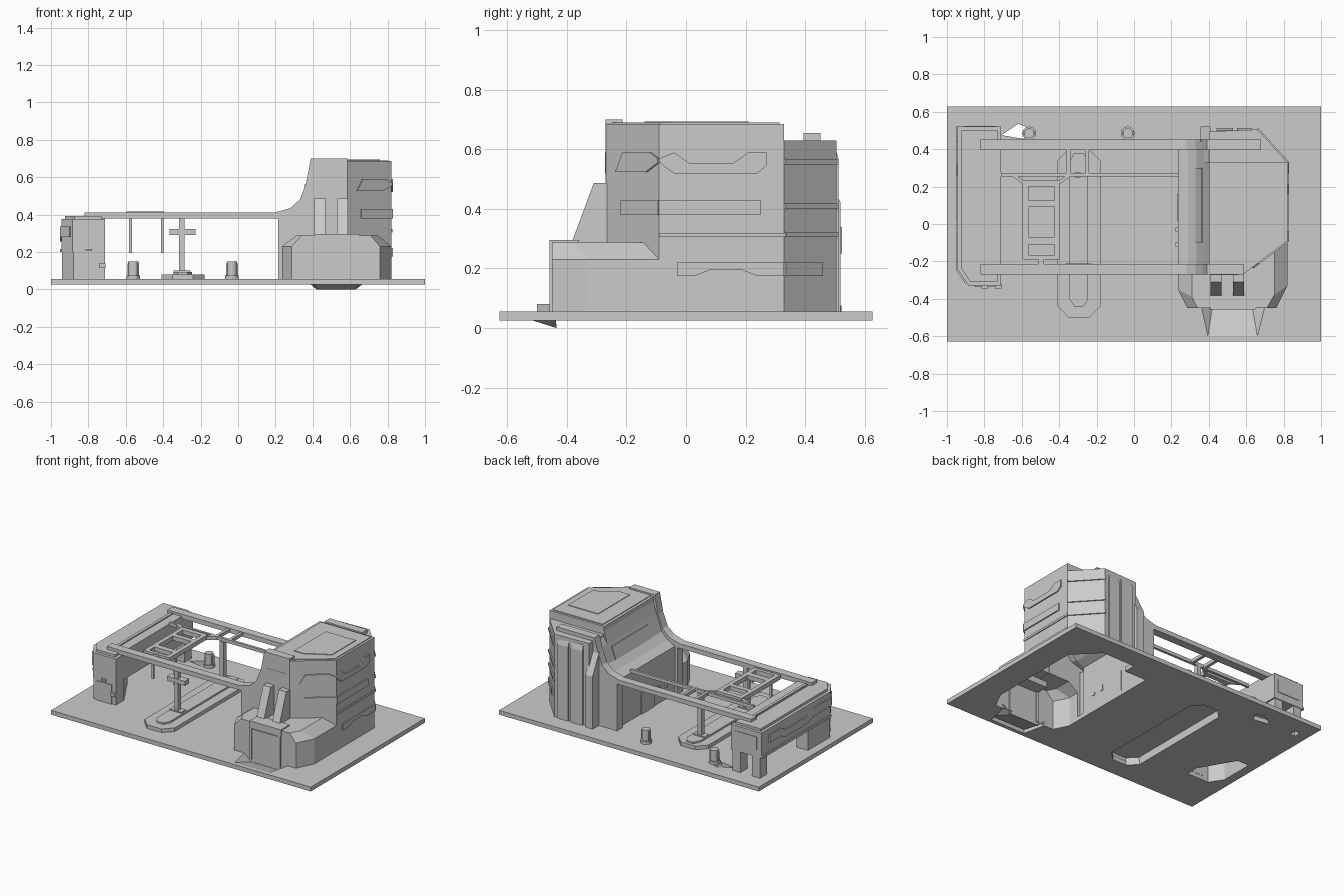
import bpy, bmesh, math
from mathutils import Vector

if "Cube" in bpy.data.objects:
    bpy.data.objects.remove(bpy.data.objects["Cube"])


def loft(name, rings):
    """Join equal-length rings of 3D points into a closed solid."""
    bm = bmesh.new()
    vs = [[bm.verts.new(p) for p in r] for r in rings]
    n = len(vs[0])
    for a, b in zip(vs, vs[1:]):
        for i in range(n):
            j = (i + 1) % n
            bm.faces.new((a[i], a[j], b[j], b[i]))
    bm.faces.new(vs[0][::-1])
    bm.faces.new(vs[-1])
    bmesh.ops.recalc_face_normals(bm, faces=bm.faces)
    me = bpy.data.meshes.new(name)
    bm.to_mesh(me)
    bm.free()
    ob = bpy.data.objects.new(name, me)
    bpy.context.collection.objects.link(ob)
    return ob


def prism(name, pts, axis, a, b):
    """Extrude a 2D outline from a to b along an axis."""
    place = {'x': lambda p, t: (t, p[0], p[1]),
             'y': lambda p, t: (p[0], t, p[1]),
             'z': lambda p, t: (p[0], p[1], t)}[axis]
    return loft(name, [[place(p, t) for p in pts] for t in (a, b)])


def rect(u0, u1, v0, v1):
    return [(u0, v0), (u1, v0), (u1, v1), (u0, v1)]


def box(name, x0, x1, y0, y1, z0, z1):
    return prism(name, rect(x0, x1, y0, y1), 'z', z0, z1)


def wall_panel(name, p0, p1, pts, depth=0.008):
    """Raised panel on the wall p0-p1; pts are (distance along wall, height)."""
    o = Vector((*p0, 0))
    d = (Vector((*p1, 0)) - o).normalized()
    n = Vector((d.y, -d.x, 0))
    up = Vector((0, 0, 1))
    return loft(name, [[o + d * u + up * z + n * t for u, z in pts] for t in (-0.004, depth)])


def cylinder(name, x, y, r, z0, z1, sides=12):
    ring = [(x + r * math.cos(2 * math.pi * i / sides),
             y + r * math.sin(2 * math.pi * i / sides)) for i in range(sides)]
    return prism(name, ring, 'z', z0, z1)


def combine(target, other, operation):
    """Boolean the other solid into the target and remove it."""
    other.hide_render = True
    bpy.context.view_layer.objects.active = target
    mod = target.modifiers.new("combine", 'BOOLEAN')
    mod.object, mod.operation, mod.solver = other, operation, 'EXACT'
    bpy.ops.object.modifier_apply(modifier=mod.name)
    bpy.data.objects.remove(other)


def open_bottom(ob):
    """Delete the faces lying on the underside."""
    bm = bmesh.new()
    bm.from_mesh(ob.data)
    low = min(v.co.z for v in bm.verts) + .001
    faces = [f for f in bm.faces if all(v.co.z < low for v in f.verts)]
    bmesh.ops.delete(bm, geom=faces, context='FACES')
    bm.to_mesh(ob.data)
    bm.free()


G = 0.055  # ground height

# outlines
garage = [(.235, -.1), (.235, -.35), (.285, -.45), (.76, -.45), (.82, -.33), (.82, -.09)]
garage_top = [(.31, -.1), (.31, -.39), (.34, -.45), (.71, -.45), (.75, -.38), (.75, -.14)]
island = [(-.41, -.44), (-.35, -.5), (-.24, -.5), (-.18, -.44),
          (-.18, .34), (-.24, .4), (-.35, .4), (-.41, .34)]
island_in = [(-.345, -.4), (-.32, -.44), (-.27, -.44), (-.245, -.4),
             (-.245, .33), (-.27, .38), (-.32, .38), (-.345, .33)]
front_leg = [(-.94, 0), (-.94, -.24), (-.88, -.33), (-.71, -.33), (-.71, -.24), (-.85, 0)]

# base plate with openings under the hollow parts
plate = box("base_plate", -1, 1, -.627, .627, .025, G)
holes = [[(.24, .4), (.24, -.345), (.29, -.445), (.755, -.445), (.815, -.325), (.815, .33), (.66, .49),
          (.41, .485), (.41, .4)],
         [(.395, -.6), (.66, -.6), (.7, -.44), (.36, -.44)],
         [(p[0] * .99 - .003, p[1] * .985) for p in island],
         [(p[0] * .98 - .017, p[1] * .98 - .004) for p in front_leg],
         [(-.71, .475), (-.62, .535), (-.56, .515), (-.59, .455)],
         rect(-.925, -.885, .46, .51)]
for h in holes:
    combine(plate, prism("plate_cutter", h, 'z', -.1, .2), 'DIFFERENCE')

# sunken garage ramp with sloping sides
loft("garage_ramp", [[(.395, -.6, .052), (.66, -.6, .052), (.66, -.6, G), (.395, -.6, G)],
                     [(.42, -.435, 0), (.63, -.435, 0), (.63, -.435, .003), (.42, -.435, .003)]])
for x0, x1, x2 in ((.395, .42, .36), (.66, .63, .7)):
    loft("ramp_side", [[(x0, -.6, G - t), (x1, -.435, .003 - t), (x2, -.44, G - t)] for t in (0, .003)])

# station building: tower, garage, curved wing and sweeping beams as one hollow shell
shell = prism("station_building", [(.4, -.268), (.585, -.268), (.82, -.09), (.82, .33), (.4, .33)], 'z', .03, .685)
wing = [(.235, .03), (.235, .385), (.29, .415), (.335, .46), (.375, .57), (.41, .685), (.44, .685), (.44, .03)]
parts = [loft("garage", [[(*p, .03) for p in garage], [(*p, .23) for p in garage],
                         [(*p, .287) for p in garage_top]]),
         prism("tower_back", [(.4, .32), (.82, .33), (.66, .505), (.4, .495)], 'z', .03, .63),
         prism("tower_wing", wing, 'y', -.24, .33),
         prism("wing_end", [(x, min(z, .63)) for x, z in wing], 'y', .31, .42)]
for name, y, top, end in (("front_beam", -.27, .7, .585), ("back_beam", .395, .655, .68)):
    parts.append(prism(name, [(.214, .03), (.214, .38), (-.82, .38), (-.82, .412), (.2, .412), (.28, .435),
                              (.33, .48), (.365, .57), (.39, top), (end, top), (end, .03)], 'y', y, y + .057))
for p in parts:
    combine(shell, p, 'UNION')
open_bottom(shell)

# garage front
box("garage_hood", .41, .65, -.458, -.36, .245, .295)
wall_panel("garage_door", (.405, -.45), (.645, -.45), rect(0, .24, .01, .24), .004)
for x in (.405, .625):
    box("door_frame", x, x + .02, -.458, -.44, .03, .245)
for x in (.41, .53):
    prism("buttress", [(-.385, .285), (-.31, .487), (-.265, .487), (-.265, .285)], 'x', x, x + .058)

# roof and back pilasters
prism("roof_slab", [(.42, -.25), (.58, -.25), (.805, -.085), (.805, .315), (.42, .315)], 'z', .68, .69)
prism("roof_panel", [(.53, .21), (.53, -.14), (.6, -.14), (.76, -.05), (.76, .21)], 'z', .685, .694)
prism("corner_pilaster", [(.44, G), (.52, G), (.52, .42), (.45, .56), (.44, .56)], 'x', .355, .41)
for x0, x1 in ((.44, .53), (.55, .63)):
    prism("back_pilaster", [(.48, G), (.512, G), (.512, .57), (.5, .61), (.48, .61)], 'x', x0, x1)

# details on the curved wing
loft("wing_panel", [[(.343, y, .46), (.373, y, .545), (.36, y, .545), (.33, y, .46)] for y in (-.1, .3)])
box("wing_door", .229, .24, .02, .16, G, .2)
for y, z in ((-.04, .18), (-.12, .16)):
    box("wing_switch", .222, .24, y, y + .02, .14, z)

# wall relief on the tower's faces
R0, R1, R2, D0 = (.82, -.09), (.82, .33), (.66, .505), (.585, -.268)
wall_panel("side_zigzag", R0, R1, [(0, .56), (.02, .54), (.05, .52), (.33, .52), (.36, .545), (.36, .59),
                                   (.3, .59), (.25, .555), (.1, .555), (.05, .59), (0, .57)])
wall_panel("corner_zigzag", D0, R0, [(.06, .525), (.23, .525), (.296, .555), (.296, .57), (.25, .59), (.1, .59)])
wall_panel("side_strip", R0, R1, rect(0, .34, .38, .43))
wall_panel("corner_strip", D0, R0, rect(.09, .299, .38, .43))
wall_panel("side_ledge", R0, R1, rect(0, .425, .305, .32), .006)
wall_panel("low_zigzag", R0, R1, [(.06, .175), (.12, .175), (.17, .195), (.28, .195), (.33, .175),
                                  (.42, .175), (.42, .22), (.06, .22)])
wall_panel("low_zigzag_corner", R1, R2, rect(0, .17, .175, .22))
for z in (.305, .4, .55):
    wall_panel("back_band", R1, R2, rect(0, .24, z, z + .018))
wall_panel("front_vent", (.4, -.268), D0, [(.01, .54), (.03, .52), (.16, .52), (.16, .59), (.01, .59)], .004)

# canopy frame
box("inner_rail", -.71, .24, .255, .272, .385, .408)
for x in (-.36, -.26):
    box("rail_link", x, x + .02, .265, .4, .385, .408)
for x in (-.595, -.425):
    box("lattice_side", x, x + .03, -.17, .23, .385, .415)
    box("lattice_hanger", x + .012, x + .027, -.12, -.105, .195, .39)
for y0, y1 in ((.2, .235), (.09, .125), (-.11, -.07), (-.19, -.165)):
    box("lattice_bar", -.595, -.395, y0, y1, .385, .415)
box("lattice_tail", -.51, -.48, -.22, -.18, .385, .408)
for s in (-1, 1):
    prism("lattice_brace", [(-.495 + s * .07, .215), (-.495 + s * .1, .215), (-.495 + s * .17, .265),
                            (-.495 + s * .14, .265)], 'z', .385, .41)
box("inner_cross_beam", -.8, -.71, -.22, .4, .375, .395)
box("cross_beam_strip", -.795, -.775, -.2, .39, .39, .403)

# pump island and posts
open_bottom(prism("island_curb", island, 'z', .03, .08))
prism("island_top", island_in, 'z', .08, .092)
for y in (-.235, .263):
    box("island_post", -.315, -.285, y - .015, y + .015, .085, .385)
    box("post_foot", -.345, -.255, y - .025, y + .025, .085, .1)
box("post_sign", -.365, -.228, -.258, -.212, .29, .322)

# bollards
for x in (-.56, -.033):
    cylinder("bollard", x, .485, .027, G, .15)
    cylinder("bollard_foot", x, .485, .037, G, .075)
    for k in (-1, 1):
        box("bollard_fin", x + k * .024 - .008, x + k * .024 + .008, .475, .495, G, .138)

# left building
body = [(-.945, .52), (-.945, -.24), (-.885, -.33), (-.71, -.33), (-.71, .52)]
prism("left_block", body, 'z', .2, .375)
prism("left_roof", [(-.925, .5), (-.925, -.235), (-.875, -.31), (-.73, -.31), (-.73, .5)], 'z', .37, .392)
open_bottom(prism("left_front_leg", front_leg, 'z', .03, .2))
for x in (-.93, -.78):
    box("left_back_leg", x, x + .06, .44, .515, G, .2)
L0, L1 = (-.945, .52), (-.945, -.24)
wall_panel("left_zigzag", L0, L1, [(.08, .28), (.2, .28), (.26, .255), (.5, .255), (.56, .28), (.76, .28),
                                   (.76, .335), (.56, .335), (.5, .305), (.26, .305), (.2, .335), (.08, .335)])
wall_panel("left_corner_strip", L1, (-.885, -.33), rect(0, .09, .28, .335))
wall_panel("left_band", L0, L1, rect(0, .76, .2, .217))
wall_panel("left_back_panel", (-.71, .52), (-.945, .52), rect(.03, .2, .25, .34), .004)
wall_panel("left_door", (-.85, -.33), (-.74, -.33), rect(0, .11, G, .19), .006)
box("door_lamp", -.815, -.78, -.345, -.32, .205, .217)
box("wall_box", -.742, -.708, -.345, -.32, .115, .138)
